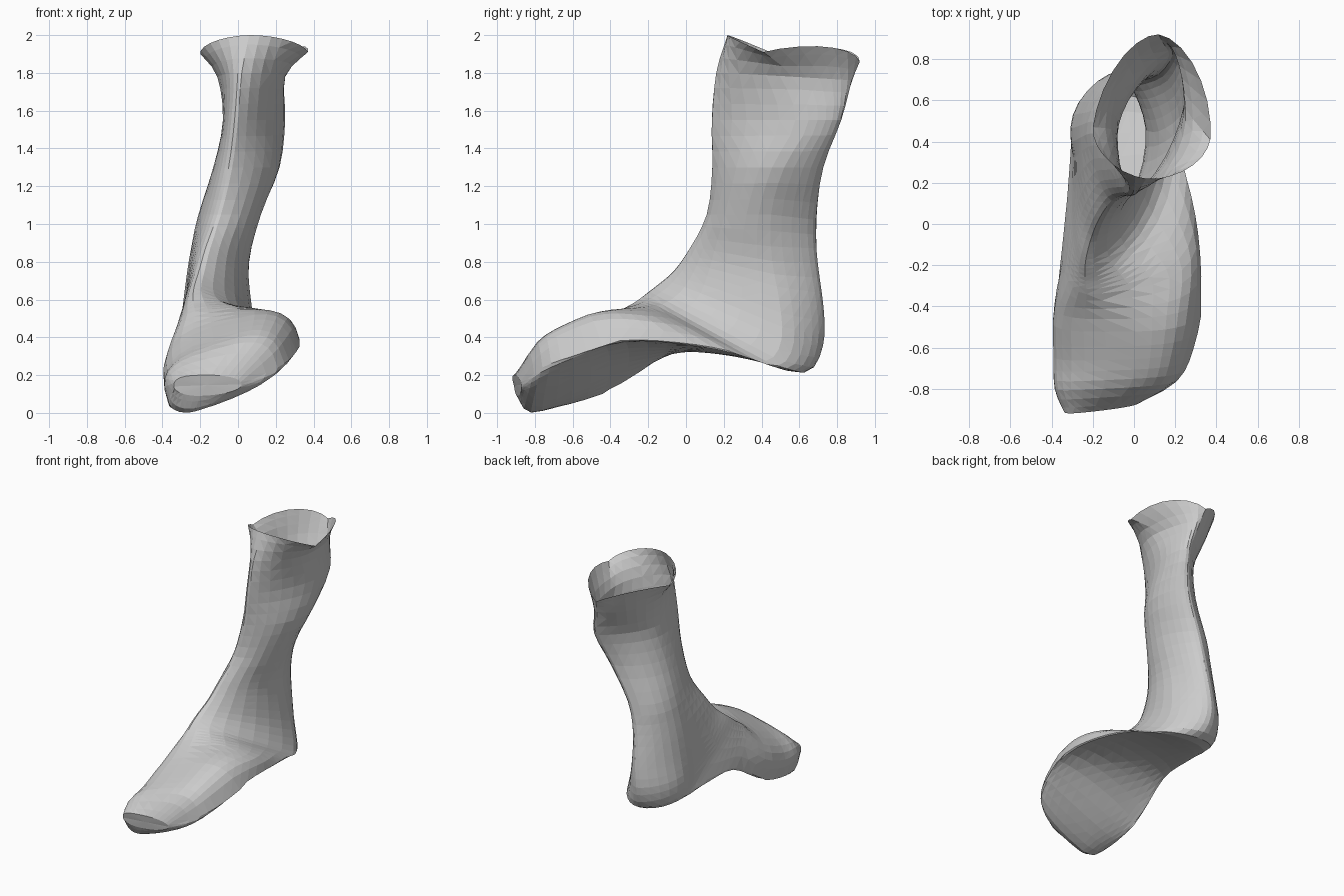
import bpy, bmesh, math
from mathutils import Vector

if "Cube" in bpy.data.objects:
    bpy.data.objects.remove(bpy.data.objects["Cube"])

# Each section: front/top point, left point, back/sole point, right point,
# then quadrant roundness (left-top, right-top, underside); below 1 is boxier
LEG = [
    ((.06, .22, 2.0), (-.20, .47, 1.90), (.12, .92, 1.86), (.37, .41, 1.91), (1.1, 1.1, 1.15)),
    ((.02, .16, 1.80), (-.11, .46, 1.78), (.14, .88, 1.76), (.25, .56, 1.78), (1, 1.1, 1)),
    ((.00, .14, 1.55), (-.08, .43, 1.55), (.17, .815, 1.55), (.25, .65, 1.55), (1, 1.1, 1)),
    ((-.03, .14, 1.30), (-.13, .38, 1.30), (.10, .725, 1.30), (.22, .52, 1.30), (1, 1, 1)),
    ((-.09, .11, 1.05), (-.205, .38, 1.05), (-.02, .69, 1.02), (.12, .45, 1.05), (1, 1, 1)),
    ((-.15, .02, .88), (-.255, .36, .82), (-.07, .70, .80), (.06, .46, .80), (.9, 1, 1)),
    ((-.18, -.06, .76), (-.28, .34, .60), (-.10, .73, .55), (.07, .50, .60), (.8, 1, 1)),
]
FOOT = [
    ((-.20, -.15, .68), (-.29, .34, .44), (-.12, .725, .36), (.11, .52, .38), (.75, 1, 1)),
    ((-.20, -.22, .63), (-.30, .34, .33), (-.10, .63, .21), (.18, .44, .26), (.7, .95, 1)),
    ((-.19, -.28, .585), (-.325, .14, .32), (-.06, .33, .29), (.26, .24, .32), (.7, .8, 1)),
    ((-.18, -.34, .55), (-.35, -.10, .31), (-.05, .00, .35), (.315, -.03, .36), (.75, .7, 1)),
    ((-.15, -.46, .48), (-.37, -.35, .14), (-.05, -.30, .30), (.335, -.35, .37), (.75, .65, 1)),
    ((-.13, -.66, .40), (-.365, -.62, .05), (-.10, -.60, .12), (.29, -.60, .30), (.7, .6, 1)),
    ((-.15, -.80, .33), (-.37, -.79, .07), (-.22, -.82, .01), (.21, -.76, .24), (.65, .6, 1)),
    ((-.20, -.91, .20), (-.34, -.91, .14), (-.20, -.89, .09), (.02, -.87, .15), (.7, .9, 1)),
]
SIDES, STEPS = 28, 3


def ring(front, left, back, right, rnd):
    """Closed section of four elliptical quadrants, each centred below its key point."""
    keys = [Vector(k) for k in (front, left, back, right)]
    left, axis = keys[1], keys[3] - keys[1]
    pts, q = [], SIDES // 4
    for k in range(4):
        apex = keys[2] if k in (1, 2) else keys[0]
        f = (apex - left).dot(axis) / axis.length_squared
        mid = left + axis * min(max(f, .25), .75)
        a, b = keys[k] - mid, keys[(k + 1) % 4] - mid
        p = (rnd[0], rnd[2], rnd[2], rnd[1])[k]
        for i in range(q):
            t = i / q * math.pi / 2
            pts.append(mid + a * math.cos(t) ** p + b * math.sin(t) ** p)
    return pts


def spline(p0, p1, p2, p3, t):
    return .5 * (2 * p1 + (p2 - p0) * t + (2 * p0 - 5 * p1 + 4 * p2 - p3) * t * t
                 + (3 * p1 - p0 - 3 * p2 + p3) * t ** 3)


rings = [ring(*s) for s in LEG + FOOT]
# Wavy rim: raised between the sides and the back
q = SIDES // 4
for i in range(q, 3 * q):
    rings[0][i].z += .06 * abs(math.sin((i - q) / q * math.pi))

# Smooth the sections along the limb
dense, n = [], len(rings)
for r in range(n - 1):
    quad = [rings[min(max(r + d, 0), n - 1)] for d in (-1, 0, 1, 2)]
    for s in range(STEPS):
        dense.append([spline(*c, s / STEPS) for c in zip(*quad)])
dense.append(rings[-1])

# Skin the tube, open at the top and closed at the toe
bm = bmesh.new()
rows = [[bm.verts.new(p) for p in row] for row in dense]
for a, b in zip(rows, rows[1:]):
    for i in range(SIDES):
        j = (i + 1) % SIDES
        bm.faces.new((a[i], a[j], b[j], b[i]))
toe = bm.faces.new(rows[-1])
bmesh.ops.poke(bm, faces=[toe])
# Even out the instep and arch where the sections fan around the ankle
fan = [v for row in rows[14:34] for v in row]
for _ in range(3):
    bmesh.ops.smooth_vert(bm, verts=fan, factor=.25, use_axis_x=True, use_axis_y=True, use_axis_z=True)
bmesh.ops.recalc_face_normals(bm, faces=bm.faces)
bmesh.ops.triangulate(bm, faces=bm.faces)

mesh = bpy.data.meshes.new("foot_and_lower_leg")
bm.to_mesh(mesh)
bm.free()
obj = bpy.data.objects.new("foot_and_lower_leg", mesh)
bpy.context.collection.objects.link(obj)
